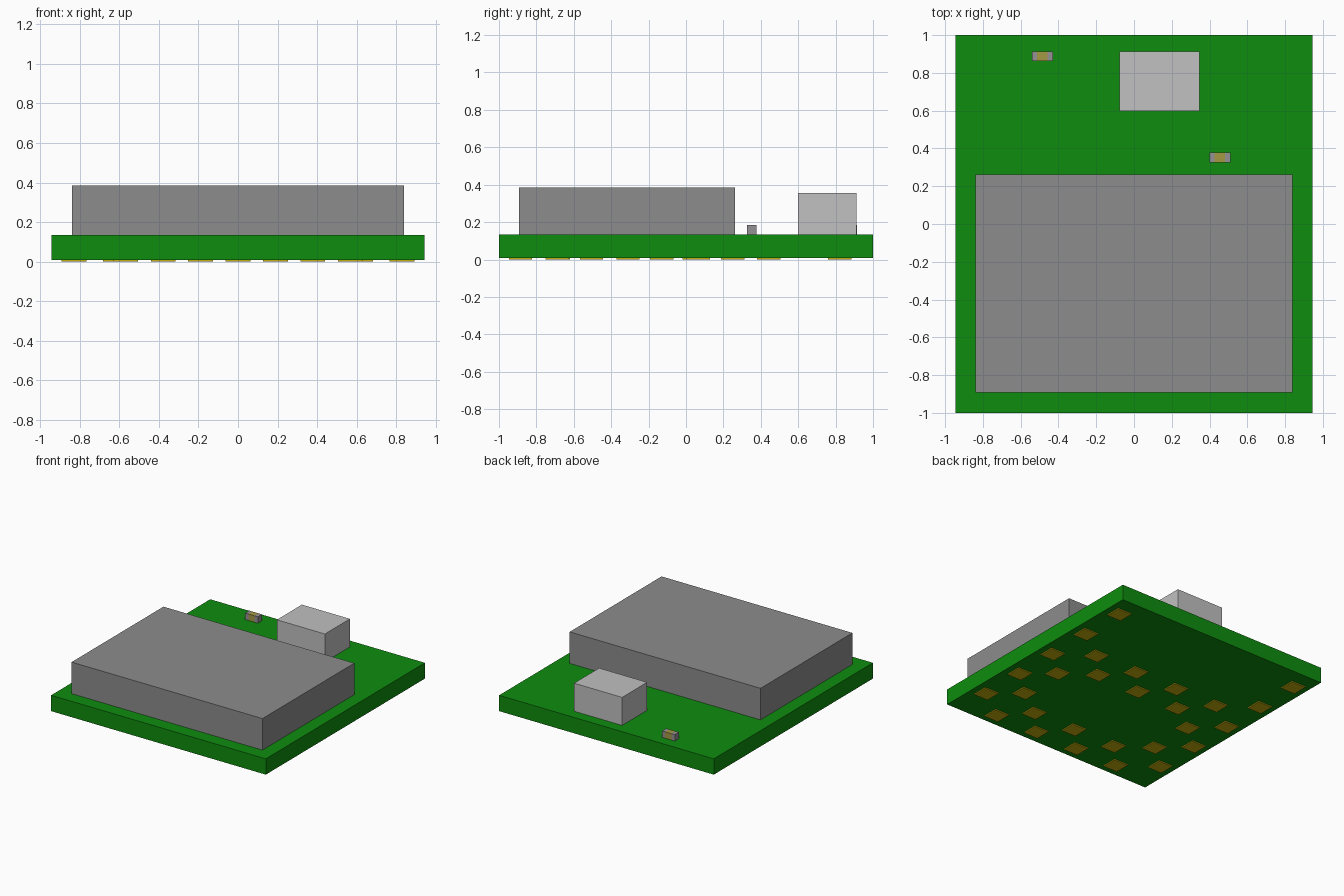
import bpy

if "Cube" in bpy.data.objects:
    bpy.data.objects.remove(bpy.data.objects["Cube"], do_unlink=True)


def srgb(v):
    return v / 12.92 if v <= 0.04045 else ((v + 0.055) / 1.055) ** 2.4


def material(name, r, g, b):
    colour = (srgb(r), srgb(g), srgb(b), 1)
    mat = bpy.data.materials.new(name)
    mat.use_nodes = True
    mat.diffuse_color = colour
    mat.node_tree.nodes["Principled BSDF"].inputs["Base Color"].default_value = colour
    return mat


def box(name, mat, centre, size):
    """Flat-shaded box with its scale applied."""
    bpy.ops.mesh.primitive_cube_add(size=1, location=centre)
    obj = bpy.context.object
    obj.name = obj.data.name = name
    for v in obj.data.vertices:
        v.co = [c * s for c, s in zip(v.co, size)]
    obj.data.materials.append(mat)
    return obj


def standing_box(name, mat, x, y, width, depth, low, high):
    return box(name, mat, (x, y, (low + high) / 2), (width, depth, high - low))


green = material("board green", 0.055, 0.55, 0.055)
grey = material("shield grey", 0.55, 0.55, 0.55)
silver = material("crystal silver", 0.755, 0.755, 0.755)
gold = material("pad gold", 0.78, 0.69, 0.04)
tan = material("capacitor tan", 0.64, 0.60, 0.27)
tin = material("terminal grey", 0.58, 0.57, 0.58)

BOTTOM, TOP = 0.008, 0.134

# Board and the two large housings
standing_box("circuit_board", green, 0, 0, 1.89, 2.0, BOTTOM, TOP)
standing_box("shield_can", grey, 0, -0.315, 1.68, 1.155, TOP, 0.385)
standing_box("crystal_housing", silver, 0.135, 0.755, 0.423, 0.315, TOP, 0.357)

# Small capacitors: body between two end terminals
for label, x, y in (("rear", -0.485, 0.888), ("inner", 0.455, 0.352)):
    standing_box(label + "_capacitor_body", tan, x, y, 0.056, 0.052, TOP, 0.185)
    for side, sign in (("left", 1), ("right", -1)):
        standing_box(f"{label}_capacitor_{side}_terminal", tin,
                     x + sign * 0.042, y, 0.028, 0.052, TOP, 0.185)

# Contact pads: each row is mirrored across the centre line
pad_rows = [(0.83, y) for y in (0.823, 0.443, 0.065, -0.31, -0.69)]
pad_rows += [(0.62, y) for y in (-0.13, -0.505)]
pad_rows += [(x, y) for x in (0.568, 0.19) for y in (0.25, -0.885)]
pad_rows += [(x, y) for x in (0.378, 0) for y in (0.043, -0.682)]
for i, (x, y) in enumerate(pad_rows, 1):
    for sign in ((1, -1) if x else (1,)):
        standing_box(f"contact_pad_{i}", gold, sign * x, y, 0.125, 0.125, 0, BOTTOM)
